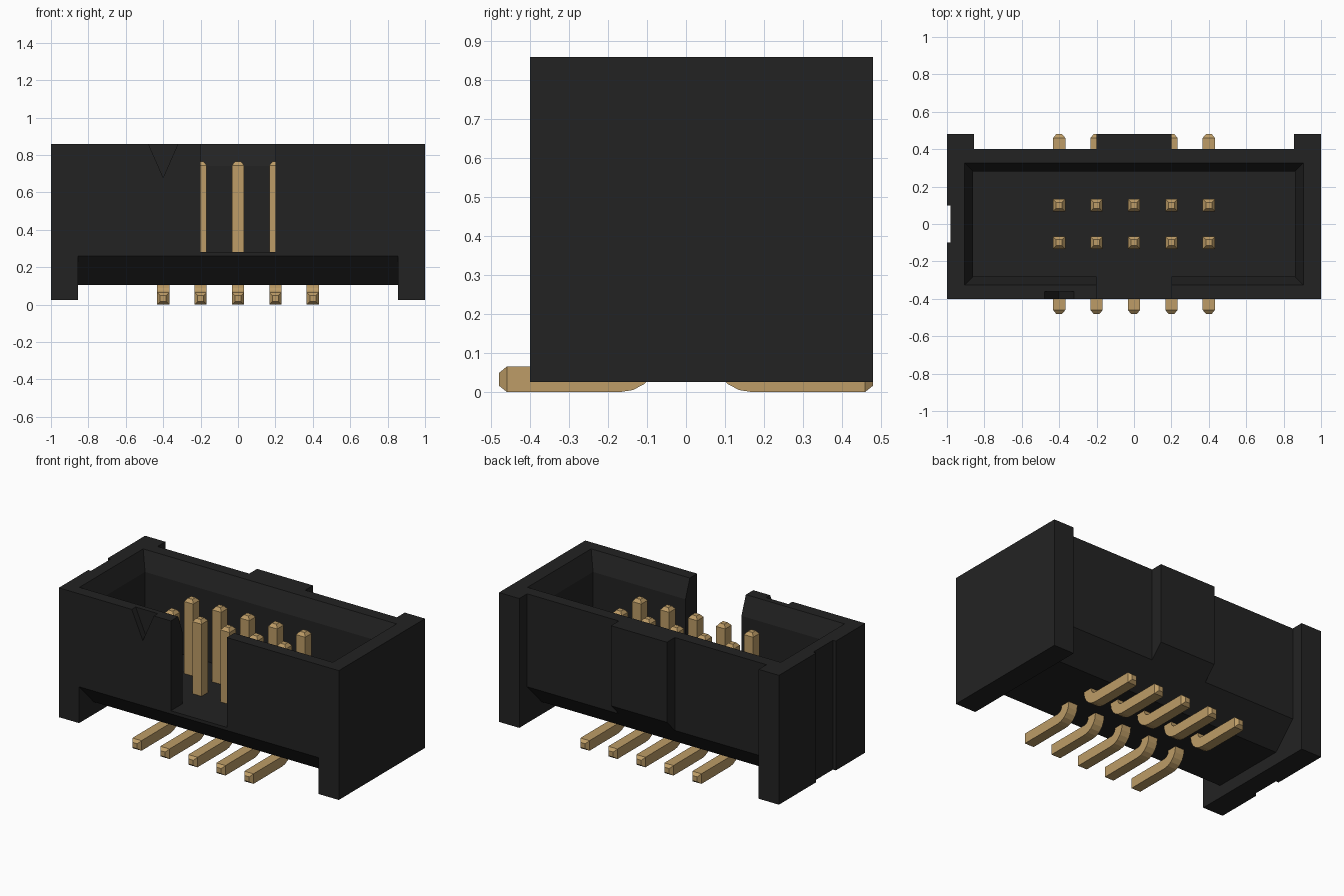
import bpy, bmesh, math

if "Cube" in bpy.data.objects:
    bpy.data.objects.remove(bpy.data.objects["Cube"])


def material(name, rgb):
    m = bpy.data.materials.new(name)
    m.diffuse_color = (*rgb, 1)
    m.use_nodes = True
    m.node_tree.nodes["Principled BSDF"].inputs["Base Color"].default_value = m.diffuse_color
    return m


BLACK = material("black plastic", (0.0165, 0.0165, 0.0165))
GOLD = material("gold metal", (0.51, 0.335, 0.135))


def loft(name, loops, mat=BLACK):
    """Closed solid skinned through a list of equal-length point loops."""
    bm = bmesh.new()
    rings = [[bm.verts.new(p) for p in loop] for loop in loops]
    n = len(rings[0])
    for a, b in zip(rings, rings[1:]):
        for i in range(n):
            j = (i + 1) % n
            bm.faces.new((a[i], a[j], b[j], b[i]))
    bm.faces.new(rings[0])
    bm.faces.new(rings[-1])
    bmesh.ops.recalc_face_normals(bm, faces=bm.faces)
    me = bpy.data.meshes.new(name)
    bm.to_mesh(me)
    bm.free()
    ob = bpy.data.objects.new(name, me)
    me.materials.append(mat)
    bpy.context.collection.objects.link(ob)
    return ob


def rect(x0, x1, y0, y1, z):
    return [(x0, y0, z), (x1, y0, z), (x1, y1, z), (x0, y1, z)]


def box(name, x0, x1, y0, y1, z0, z1):
    return loft(name, [rect(x0, x1, y0, y1, z0), rect(x0, x1, y0, y1, z1)])


# Shroud block, to be carved
shroud = box("shroud", -1, 1, -0.4, 0.48, 0.025, 0.86)
cutters = []

# Cavity with a lead-in chamfer at the rim
cutters.append(loft("cavity_cutter", [
    rect(-x, x, -y, y, z) for x, y, z in
    [(0.86, 0.28, 0.28), (0.86, 0.28, 0.74), (0.905, 0.325, 0.86), (0.905, 0.325, 1.0)]]))

# Underside trough between the end legs, with 45 degree flanks
trough = [(-0.6, -0.1), (0.6, -0.1), (0.6, 0.467), (0.25, 0.105), (-0.25, 0.105), (-0.6, 0.467)]
cutters.append(loft("trough_cutter", [[(x, y, z) for y, z in trough] for x in (-0.855, 0.855)]))

# Back recesses either side of the raised rib
for s in (-1, 1):
    a, b = sorted((s * 0.2, s * 0.855))
    cutters.append(box("back_cutter", a, b, 0.4, 0.6, -0.2, 1.0))

# Keying slot in the front wall
cutters.append(box("slot_cutter", -0.2, 0.2, -0.5, -0.2, 0.28, 1.0))

# Pin-one triangle in the front wall
tri = [(-0.48, 0.862), (-0.4, 0.68), (-0.32, 0.862)]
cutters.append(loft("triangle_cutter", [[(x, y, z) for x, z in tri] for y in (-0.45, -0.36)]))

# Shallow groove on the left end
cutters.append(box("groove_cutter", -1.1, -0.98, -0.1, 0.1, -0.1, 1.0))

bpy.context.view_layer.objects.active = shroud
for c in cutters:
    mod = shroud.modifiers.new("cut", 'BOOLEAN')
    mod.operation = 'DIFFERENCE'
    mod.solver = 'EXACT'
    mod.object = c
    bpy.ops.object.modifier_apply(modifier=mod.name)
    bpy.data.objects.remove(c)

# Bent pins: square section swept along foot, bend and post, with tapered tips
H = 0.0325
path = [(0.48, H, 0, 0.5), (0.46, H, 0, 1)]          # y, z, angle, scale
for i in range(6):
    t = math.radians(18 * i)
    path.append((0.1675 - 0.0675 * math.sin(t), 0.1 - 0.0675 * math.cos(t), t, 1))
path += [(0.1, 0.745, math.pi / 2, 1), (0.1, 0.765, math.pi / 2, 0.5)]

for side, row in ((-1, "front"), (1, "back")):
    for k in range(5):
        x = -0.4 + 0.2 * k
        loops = []
        for y, z, t, s in path:
            h = H * s
            loops.append([(x + u * h, side * (y + v * h * math.sin(t)), z + v * h * math.cos(t))
                          for u, v in ((-1, -1), (1, -1), (1, 1), (-1, 1))])
        loft(f"{row}_pin_{k + 1}", loops, GOLD)
